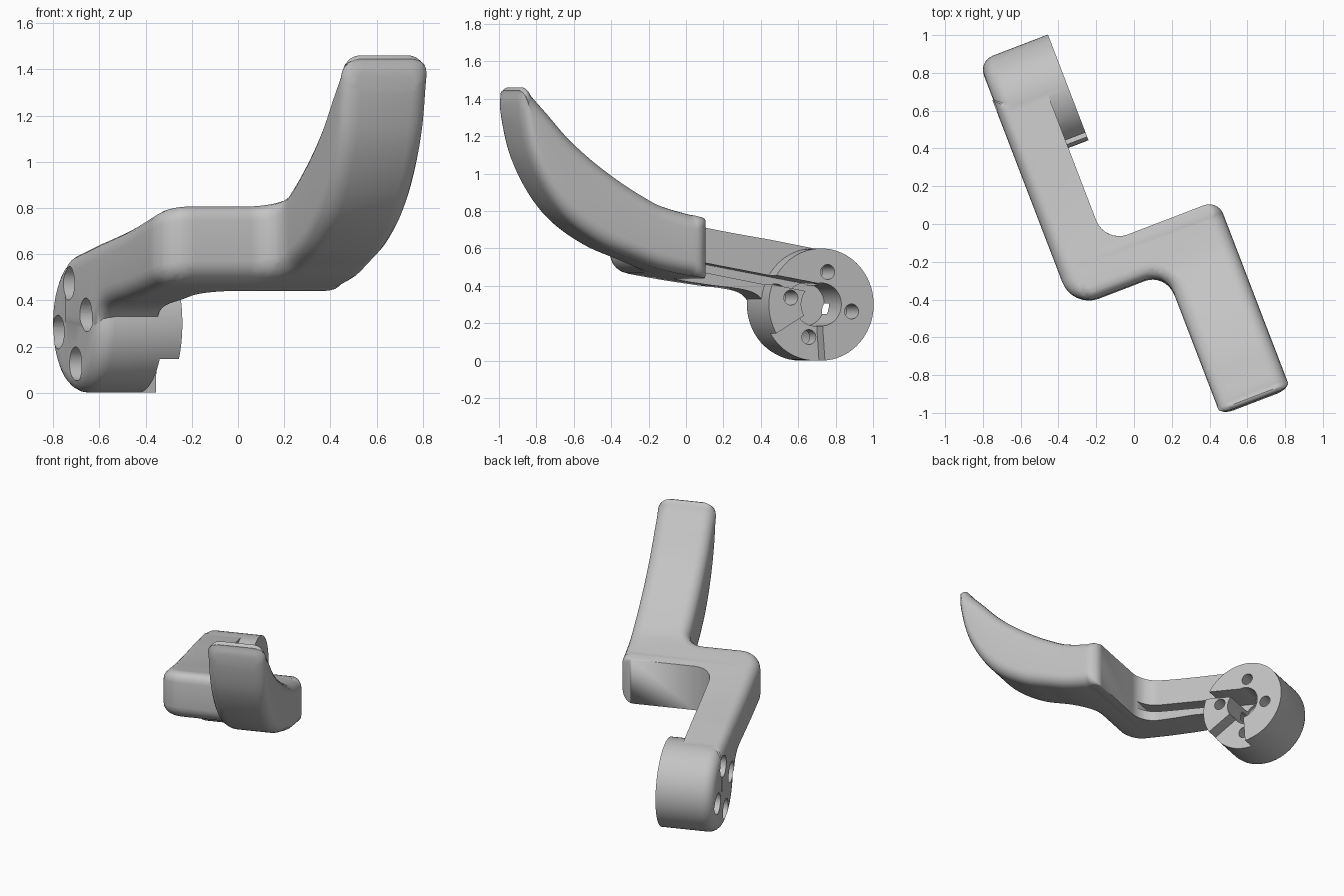
import bpy, bmesh, math
from mathutils import Vector

cube = bpy.data.objects.get("Cube")
if cube:
    bpy.data.objects.remove(cube, do_unlink=True)

ROUND = 0.08      # radius of the soft edges
STEPS = 5
HUB = Vector((0.8, 0.3))

grey = bpy.data.materials.new("light_grey")
grey.use_nodes = True
grey.diffuse_color = (0.55, 0.55, 0.55, 1)
grey.node_tree.nodes["Principled BSDF"].inputs["Base Color"].default_value = (0.55, 0.55, 0.55, 1)


def finish(bm, name):
    bmesh.ops.recalc_face_normals(bm, faces=bm.faces)
    mesh = bpy.data.meshes.new(name)
    bm.to_mesh(mesh)
    bm.free()
    mesh.materials.append(grey)
    obj = bpy.data.objects.new(name, mesh)
    bpy.context.collection.objects.link(obj)
    return obj


def prism(name, points, u0, u1, soft=0):
    """Extrude a side profile across the width, with an optional soft left rim."""
    bm = bmesh.new()
    left = bm.faces.new([bm.verts.new((u0, p[0], p[1])) for p in points])
    rim = list(left.edges)
    new = bmesh.ops.extrude_face_region(bm, geom=[left], use_keep_orig=True)["geom"]
    bmesh.ops.translate(bm, vec=(u1 - u0, 0, 0),
                        verts=[g for g in new if isinstance(g, bmesh.types.BMVert)])
    bmesh.ops.recalc_face_normals(bm, faces=bm.faces)
    if soft:
        bmesh.ops.bevel(bm, geom=rim, offset=soft, segments=STEPS, profile=0.5, affect='EDGES')
    return finish(bm, name)


def polar(angle, radius, centre=HUB):
    a = math.radians(angle)
    return centre + Vector((math.cos(a), math.sin(a))) * radius


def disc(centre, radius, sides):
    return [polar(360 * (i + 0.5) / sides, radius, centre) for i in range(sides)]


# Side profile stations: position, lower point, upper point
STATIONS = [
    (-1.30, (-1.105, 1.43), (-1.10, 1.46)),
    (-1.26, (-1.11, 1.38), (-1.075, 1.458)),
    (-1.18, (-1.10, 1.27), (-1.03, 1.405)),
    (-1.05, (-1.05, 1.08), (-0.95, 1.32)),
    (-0.90, (-0.95, 0.89), (-0.83, 1.19)),
    (-0.75, (-0.82, 0.74), (-0.69, 1.07)),
    (-0.60, (-0.64, 0.62), (-0.55, 0.97)),
    (-0.45, (-0.47, 0.55), (-0.42, 0.89)),
    (-0.30, (-0.30, 0.49), (-0.29, 0.825)),
    (-0.04, (-0.04, 0.44), (-0.04, 0.76)),
    (0.20, (0.20, 0.405), (0.20, 0.707)),
    (0.42, (0.42, 0.375), (0.42, 0.668)),
    (0.50, (0.50, 0.335), (0.50, 0.655)),
    (0.56, (0.56, 0.25), (0.56, 0.645)),
    (0.89, (0.89, 0.25), (0.89, 0.583)),
]
ROWS = [(s, Vector(lo + hi)) for s, lo, hi in STATIONS]


def slope(i):
    a, b = ROWS[max(i - 1, 0)], ROWS[min(i + 1, len(ROWS) - 1)]
    return (b[1] - a[1]) / (b[0] - a[0])


def section(s):
    """Smoothly interpolated lower and upper points at one position."""
    i = 0
    while i < len(ROWS) - 2 and s > ROWS[i + 1][0]:
        i += 1
    (a, p), (b, q) = ROWS[i], ROWS[i + 1]
    h = b - a
    t = min(max((s - a) / h, 0), 1)
    e = t * t * (3 - 2 * t)
    r = p * (1 - e) + q * e + h * t * (1 - t) * (slope(i) * (1 - t) - slope(i + 1) * t)
    return Vector((r[0], r[1])), Vector((r[2], r[3]))


# Plan outline corners: position, corner radius, edge softness before and after
CORNERS = [
    ((-0.465, 0.88), 0, 1, 1),
    ((-0.465, -0.305), 0.15, 1, 1),
    ((0.065, -0.305), 0.12, 1, 1),
    ((0.065, -1.3), 0.09, 1, 0.4),
    ((0.46, -1.3), 0.09, 0.4, 1),
    ((0.46, -0.04), 0.08, 1, 0),
    ((-0.18, -0.04), 0.13, 0, 0),
    ((-0.18, 0.88), 0, 0, 0),
]


def plan_outline():
    out = []
    n = len(CORNERS)
    for i, (p, r, w0, w1) in enumerate(CORNERS):
        p = Vector(p)
        if not r:
            out.append((p, w0))
            continue
        back = (Vector(CORNERS[i - 1][0]) - p).normalized()
        ahead = (Vector(CORNERS[(i + 1) % n][0]) - p).normalized()
        centre = p + (back + ahead) * r
        for k in range(9):
            t = k / 8
            a = t * math.pi / 2
            out.append((centre - (ahead * math.cos(a) + back * math.sin(a)) * r,
                        w0 + (w1 - w0) * t))
    return out


def build_lever():
    outline = plan_outline()
    n = len(outline)
    inward = []
    for i, (p, w) in enumerate(outline):
        d = (p - outline[i - 1][0]).normalized() + (outline[(i + 1) % n][0] - p).normalized()
        inward.append(Vector((-d.y, d.x)).normalized())
    bm = bmesh.new()
    # Straight slab with soft rims above and below
    rings = []
    levels = [(k, False) for k in range(STEPS, -1, -1)] + [(k, True) for k in range(STEPS + 1)]
    for k, upper in levels:
        a = k / STEPS * math.pi / 2
        ring = []
        for (p, w), m in zip(outline, inward):
            q = p + m * ROUND * w * (1 - math.cos(a))
            drop = ROUND * w * (1 - math.sin(a))
            ring.append(bm.verts.new((q.x, q.y, 1 - drop if upper else drop)))
        rings.append(ring)
    for a, b in zip(rings, rings[1:]):
        for i in range(n):
            j = (i + 1) % n
            bm.faces.new((a[i], a[j], b[j], b[i]))
    bm.faces.new(rings[-1])
    bm.faces.new(rings[0][::-1])
    bmesh.ops.remove_doubles(bm, verts=bm.verts, dist=1e-5)
    # Slice along the length, then bend onto the side profile
    s = -1.285
    while s < 0.87:
        bmesh.ops.bisect_plane(bm, geom=bm.verts[:] + bm.edges[:] + bm.faces[:],
                               plane_co=(0, s, 0), plane_no=(0, 1, 0), dist=1e-6)
        s += 0.03
    bmesh.ops.triangulate(bm, faces=bm.faces)
    for v in bm.verts:
        low, high = section(v.co.y)
        thick = max((high - low).length, 0.001)
        upper = v.co.z > 0.5
        f = min((1 - v.co.z if upper else v.co.z) / thick, 0.49)
        q = low.lerp(high, 1 - f if upper else f)
        v.co = (v.co.x, q.x, q.y)
    return finish(bm, "lever_handle")


lever = build_lever()
tools = [(prism("hub", disc(HUB, 0.3, 72), -0.46, -0.066, ROUND), 'UNION')]


def cut(name, points, u0, u1):
    tools.append((prism(name, points, u0, u1), 'DIFFERENCE'))


# Recessed wedge, centre pocket and cable slot
cut("wedge_cutter", [HUB] + [polar(a, 0.5) for a in (211, 242, 274)], -0.155, 0.05)
cut("pocket_cutter", disc(HUB, 0.115, 40), -0.32, 0.06)
cut("slot_cutter", [(-0.03, 0.51), (0.8, 0.355), (0.8, 0.41), (-0.03, 0.56)], -0.3, -0.05)
# Four stepped screw holes
for a in (78, 168, 258, 348):
    spot = polar(a, 0.178)
    cut("screw_hole_cutter", disc(spot, 0.04, 24), -0.4, 0.07)
    cut("screw_head_cutter", disc(spot, 0.073, 32), -0.6, -0.25)

for tool, kind in tools:
    tool.hide_render = True
    mod = lever.modifiers.new(tool.name, 'BOOLEAN')
    mod.operation = kind
    mod.solver = 'EXACT'
    mod.object = tool

# Bake the cuts and remove the helpers
bpy.context.view_layer.update()
graph = bpy.context.evaluated_depsgraph_get()
baked = bpy.data.meshes.new_from_object(lever.evaluated_get(graph))
lever.modifiers.clear()
lever.data = baked
for tool, kind in tools:
    bpy.data.objects.remove(tool, do_unlink=True)
baked.materials.clear()
baked.materials.append(grey)
for face in baked.polygons:
    face.material_index = 0

lever.rotation_euler.z = math.radians(21)
bpy.ops.object.select_all(action='DESELECT')
lever.select_set(True)
bpy.context.view_layer.objects.active = lever
bpy.ops.object.shade_smooth_by_angle(angle=math.radians(30))
